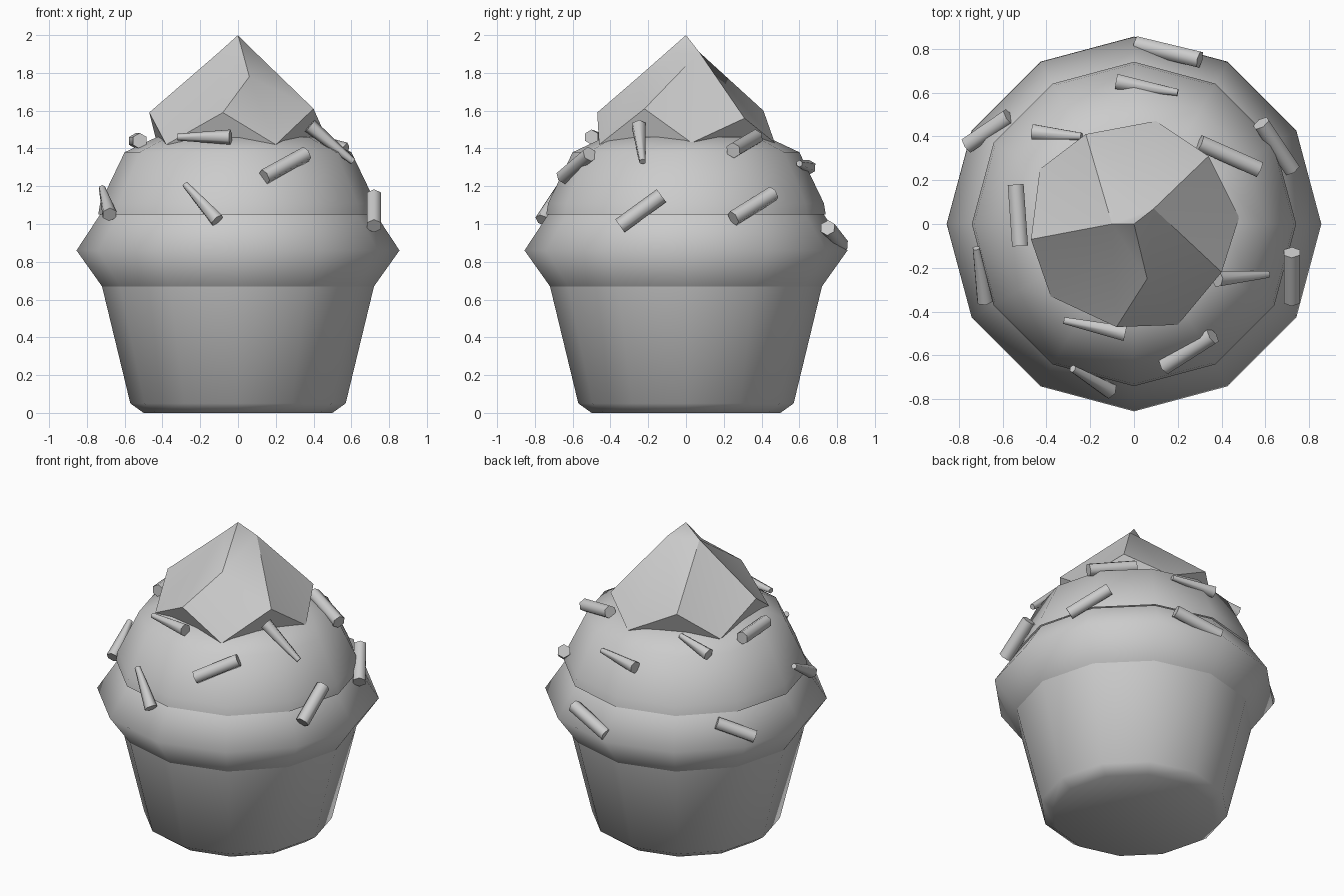
import bpy, bmesh, math
from mathutils import Vector

cube = bpy.data.objects.get("Cube")
if cube:
    bpy.data.objects.remove(cube, do_unlink=True)

SIDES = 12


def make_material(name, colour):
    mat = bpy.data.materials.new(name)
    mat.use_nodes = True
    mat.diffuse_color = colour
    for node in mat.node_tree.nodes:
        if node.type == "BSDF_PRINCIPLED":
            node.inputs["Base Color"].default_value = colour
    return mat


grey = make_material("light_grey", (0.6, 0.6, 0.6, 1))


def finish(bm, name, angle):
    """Turn the bmesh into a shaded object; edges above the angle stay sharp."""
    bmesh.ops.recalc_face_normals(bm, faces=bm.faces[:])
    mesh = bpy.data.meshes.new(name)
    bm.to_mesh(mesh)
    bm.free()
    mesh.materials.append(grey)
    obj = bpy.data.objects.new(name, mesh)
    bpy.context.collection.objects.link(obj)
    bpy.ops.object.select_all(action="DESELECT")
    bpy.context.view_layer.objects.active = obj
    obj.select_set(True)
    bpy.ops.object.shade_smooth_by_angle(angle=math.radians(angle))
    obj.select_set(False)
    return obj


def lathe(name, profile):
    """Revolve (radius, height) points around the vertical axis."""
    bm = bmesh.new()
    verts = [bm.verts.new((r, 0, z)) for r, z in profile]
    edges = [bm.edges.new(pair) for pair in zip(verts, verts[1:])]
    bmesh.ops.spin(bm, geom=verts + edges, cent=(0, 0, 0), axis=(0, 0, 1),
                   angle=math.tau, steps=SIDES, use_merge=False)
    bmesh.ops.remove_doubles(bm, verts=bm.verts[:], dist=0.001)
    return finish(bm, name, 90)


# Paper cup and the two lower layers of icing
lathe("wrapper", [(0, 0), (0.5, 0), (0.57, 0.05), (0.72, 0.67)])
lathe("lower_icing", [(0.72, 0.67), (0.855, 0.86), (0.73, 1.05)])
lathe("upper_icing", [(0.74, 1.05), (0.73, 1.11), (0.6, 1.38), (0.43, 1.46), (0, 1.48)])

# Twisted peak: five ridges, each running peak -> shoulder -> tip -> foot
front_shoulder = (0.06, -0.25, 1.78)
right_shoulder = (0.09, 0.07, 1.91)
left_shoulder = (-0.1, 0, 1.91)
ridges = [
    (front_shoulder, (-0.08, -0.47, 1.59), (-0.38, -0.33, 1.42)),
    (right_shoulder, (0.4, -0.22, 1.61), (0.2, -0.46, 1.42)),
    (right_shoulder, (0.34, 0.31, 1.56), (0.48, 0.03, 1.43)),
    (left_shoulder, (-0.22, 0.41, 1.6), (0.1, 0.47, 1.43)),
    (left_shoulder, (-0.47, -0.07, 1.59), (-0.43, 0.25, 1.43)),
]


def build_peak():
    bm = bmesh.new()
    made = {}

    def vert(co):
        if co not in made:
            made[co] = bm.verts.new(co)
        return made[co]

    def tri(*points):
        if len(set(points)) == len(points):
            bm.faces.new([vert(p) for p in points])

    peak, under = (0, 0, 2), (0, 0, 1.42)
    for (mid, tip, foot), (mid_b, tip_b, foot_b) in zip(ridges, ridges[1:] + ridges[:1]):
        tri(peak, mid, mid_b)
        tri(mid, tip_b, mid_b)
        tri(mid, foot_b, tip_b)
        tri(mid, tip, foot_b)
        tri(tip, foot, foot_b)
        tri(under, foot_b, foot)
    finish(bm, "icing_peak", 35)


build_peak()


def sprinkle(name, start, end, start_radius, end_radius):
    """A short faceted rod between two points, tapered where the radii differ."""
    a, b = Vector(start), Vector(end)
    bm = bmesh.new()
    bmesh.ops.create_cone(bm, cap_ends=True, segments=6, radius1=start_radius,
                          radius2=end_radius, depth=(b - a).length)
    turn = (b - a).to_track_quat("Z", "Y").to_matrix()
    bmesh.ops.rotate(bm, verts=bm.verts[:], cent=(0, 0, 0), matrix=turn)
    bmesh.ops.translate(bm, verts=bm.verts[:], vec=(a + b) / 2)
    finish(bm, name, 65)


# Even rods, then rods that narrow towards their second end
rods = [
    ((0.01, 0.82, 0.89), (0.3, 0.75, 0.98)),
    ((-0.57, 0.49, 1.0), (-0.76, 0.36, 0.91)),
    ((0.72, -0.13, 1.15), (0.72, -0.35, 0.99)),
    ((0.36, -0.51, 1.37), (0.14, -0.65, 1.25)),
    ((-0.54, 0.18, 1.44), (-0.52, -0.1, 1.44)),
    ((0.3, 0.37, 1.46), (0.57, 0.25, 1.39)),
    ((0.58, 0.46, 1.16), (0.72, 0.25, 1.03)),
]
wedges = [
    ((-0.08, 0.65, 1.3), (0.2, 0.6, 1.32)),
    ((-0.46, 0.42, 1.4), (-0.24, 0.4, 1.46)),
    ((-0.68, -0.35, 1.05), (-0.72, -0.11, 1.19)),
    ((-0.04, -0.5, 1.46), (-0.32, -0.44, 1.46)),
    ((-0.11, -0.76, 1.02), (-0.28, -0.66, 1.21)),
    ((0.38, -0.25, 1.52), (0.61, -0.23, 1.33)),
]
for i, (start, end) in enumerate(rods):
    sprinkle(f"sprinkle_rod_{i + 1}", start, end, 0.042, 0.042)
for i, (start, end) in enumerate(wedges):
    sprinkle(f"sprinkle_wedge_{i + 1}", start, end, 0.04, 0.018)
